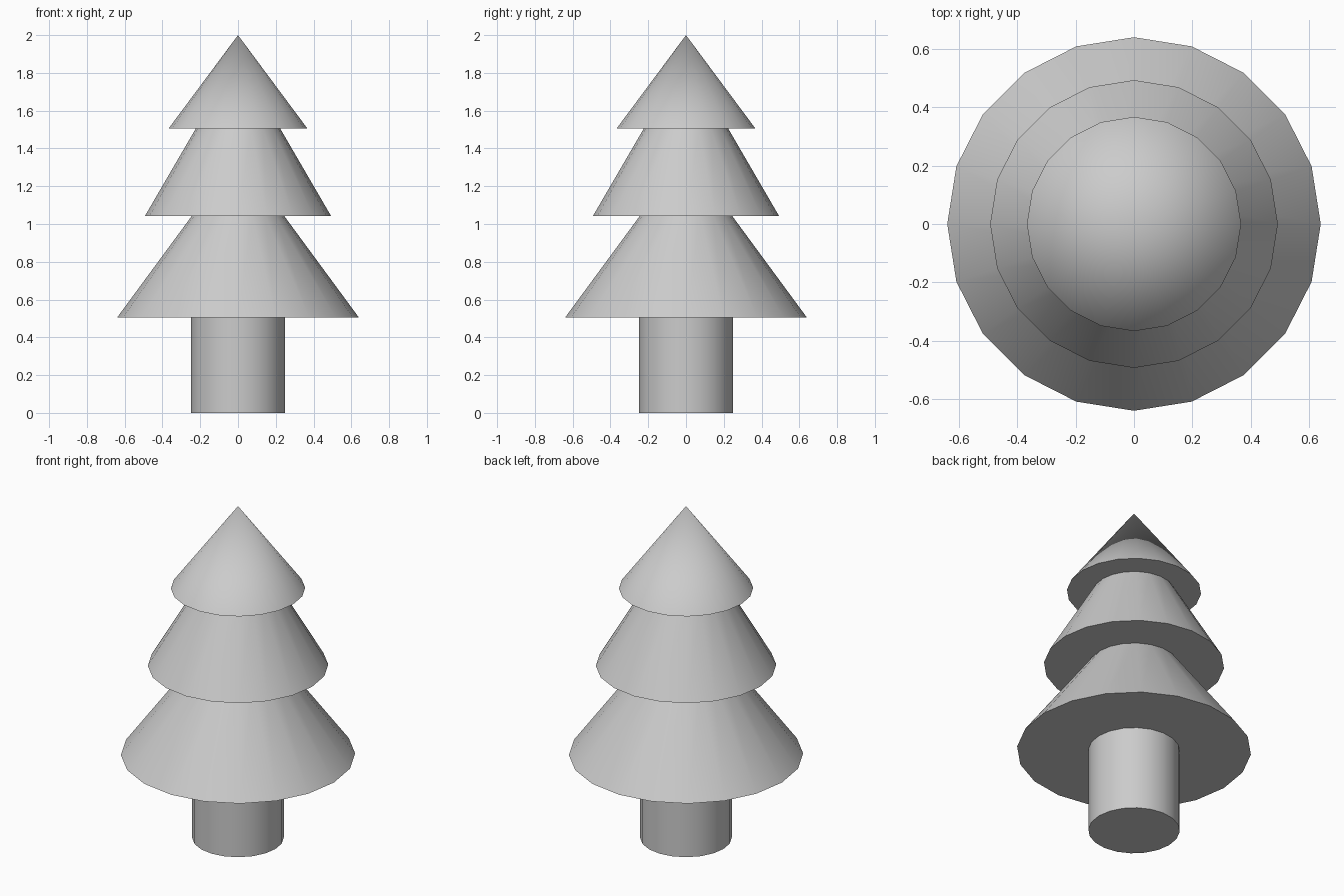
import bpy, bmesh, math

if "Cube" in bpy.data.objects:
    bpy.data.objects.remove(bpy.data.objects["Cube"])

SIDES = 20


def lathe(name, profile):
    """Revolve an (r, z) profile around z; r = 0 makes a pole."""
    bm = bmesh.new()
    rings = []
    for r, z in profile:
        n = SIDES if r > 0 else 1
        rings.append([bm.verts.new((r * math.cos(2 * math.pi * i / SIDES),
                                    r * math.sin(2 * math.pi * i / SIDES), z))
                      for i in range(n)])
    for a, b in zip(rings, rings[1:]):
        for i in range(SIDES):
            j = (i + 1) % SIDES
            if len(a) == 1:
                continue
            if len(b) == 1:
                bm.faces.new((a[i], a[j], b[0]))
            else:
                bm.faces.new((a[i], a[j], b[j], b[i]))
    if profile[0][0] > 0 and profile[0][1] == 0:
        bm.faces.new(rings[0][::-1])  # ground cap
    mesh = bpy.data.meshes.new(name)
    bm.to_mesh(mesh)
    bm.free()
    obj = bpy.data.objects.new(name, mesh)
    bpy.context.collection.objects.link(obj)
    bpy.ops.object.select_all(action='DESELECT')
    obj.select_set(True)
    bpy.context.view_layer.objects.active = obj
    bpy.ops.object.shade_smooth_by_angle(angle=math.radians(30))
    return obj


# Trunk
lathe("trunk", [(0.25, 0), (0.25, 0.505)])

# Foliage tiers: underside ring, then sloping side up to the next tier
lathe("lower_foliage", [(0.25, 0.505), (0.64, 0.505), (0.245, 1.042)])
lathe("middle_foliage", [(0.245, 1.042), (0.493, 1.042), (0.223, 1.506)])
lathe("top_foliage", [(0.223, 1.506), (0.367, 1.506), (0, 2.0)])
